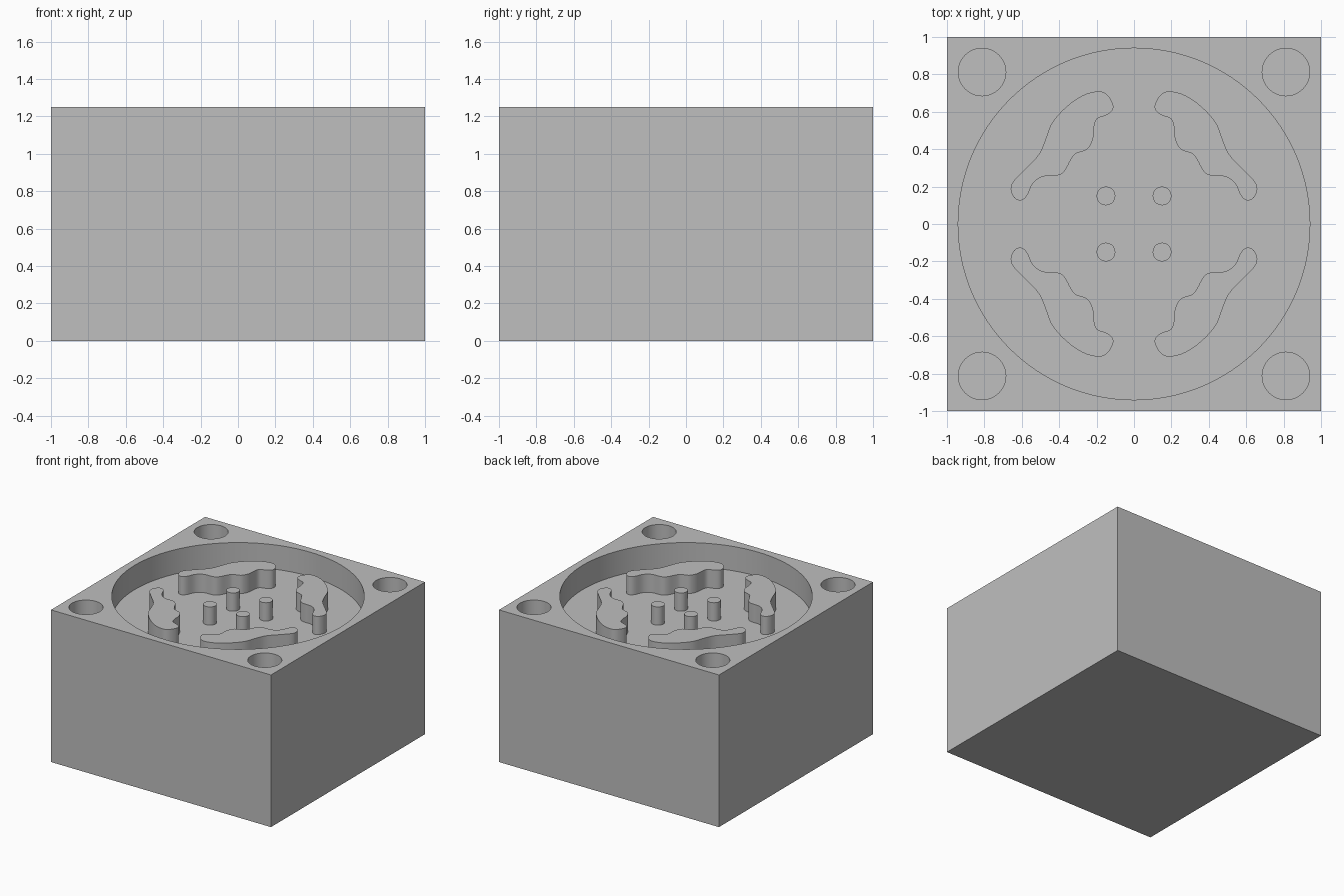
import bpy
import bmesh
from math import cos, sin, tau
from mathutils import Vector

if "Cube" in bpy.data.objects:
    bpy.data.objects.remove(bpy.data.objects["Cube"], do_unlink=True)

TOP, FLOOR, PEG_TOP, HOLE_FLOOR = 1.25, 1.05, 1.20, 0.95

grey = bpy.data.materials.new("plain_grey")
grey.use_nodes = True
colour = (0.52, 0.52, 0.52, 1)
grey.diffuse_color = colour
grey.node_tree.nodes["Principled BSDF"].inputs["Base Color"].default_value = colour


def circle(x, y, r, n):
    return [(x + r * cos(tau * i / n), y + r * sin(tau * i / n)) for i in range(n)]


def smooth_loop(points, steps):
    """Closed Catmull-Rom curve through the points."""
    pts = [Vector(p) for p in points]
    out = []
    for i in range(len(pts)):
        a, b, c, d = (pts[(i + k) % len(pts)] for k in (-1, 0, 1, 2))
        for s in range(steps):
            t = s / steps
            out.append(0.5 * (2 * b + (c - a) * t + (2 * a - 5 * b + 4 * c - d) * t**2
                              + (3 * b - a - 3 * c + d) * t**3))
    return out


def prism(name, outline, z0, z1, bottom=True):
    """Upright solid with the given outline."""
    bm = bmesh.new()
    low = [bm.verts.new((p[0], p[1], z0)) for p in outline]
    high = [bm.verts.new((p[0], p[1], z1)) for p in outline]
    n = len(low)
    for i in range(n):
        j = (i + 1) % n
        bm.faces.new((low[i], low[j], high[j], high[i]))
    bm.faces.new(high)
    if bottom:
        bm.faces.new(low[::-1])
    bmesh.ops.recalc_face_normals(bm, faces=bm.faces)
    mesh = bpy.data.meshes.new(name)
    bm.to_mesh(mesh)
    bm.free()
    mesh.materials.append(grey)
    obj = bpy.data.objects.new(name, mesh)
    bpy.context.collection.objects.link(obj)
    return obj


def select_only(obj):
    bpy.ops.object.select_all(action="DESELECT")
    obj.select_set(True)
    bpy.context.view_layer.objects.active = obj


def smooth(obj):
    select_only(obj)
    bpy.ops.object.shade_smooth_by_angle(angle=0.5)


def cut(obj, cutter):
    select_only(obj)
    mod = obj.modifiers.new("cut", "BOOLEAN")
    mod.operation, mod.solver, mod.object = "DIFFERENCE", "EXACT", cutter
    bpy.ops.object.modifier_apply(modifier=mod.name)
    bpy.data.objects.remove(cutter, do_unlink=True)


QUADRANTS = [("back_left", 1, 1), ("back_right", -1, 1),
             ("front_right", -1, -1), ("front_left", 1, -1)]

# Block with a round cavity and four corner holes
block = prism("block", [(-1, -1), (1, -1), (1, 1), (-1, 1)], 0, TOP)
cut(block, prism("cavity_cutter", circle(0, 0, 0.94, 128), FLOOR, TOP + 0.1))
for label, sx, sy in QUADRANTS:
    cut(block, prism("hole_cutter", circle(0.8125 * sx, 0.8125 * sy, 0.127, 64),
                     HOLE_FLOOR, TOP + 0.1))
smooth(block)

# Wavy rib outline for one quadrant
rib_points = [
    (.112, .64), (.145, .693), (.193, .709), (.273, .688), (.359, .629), (.437, .543),
    (.471, .458), (.509, .372), (.584, .292), (.645, .228), (.659, .185), (.64, .14),
    (.605, .126), (.573, .15), (.54, .217), (.487, .254), (.407, .26), (.369, .286),
    (.337, .345), (.31, .377), (.251, .399), (.22, .452), (.214, .517), (.198, .562),
    (.15, .581), (.118, .605)]
rib_outline = smooth_loop(rib_points, 4)

# Central pegs and surrounding ribs standing on the cavity floor
for label, sx, sy in QUADRANTS:
    smooth(prism("peg_" + label, circle(0.15 * sx, 0.15 * sy, 0.05, 48),
                 FLOOR, PEG_TOP, bottom=False))
    smooth(prism("rib_" + label, [(p.x * sx, p.y * sy) for p in rib_outline],
                 FLOOR, PEG_TOP, bottom=False))
